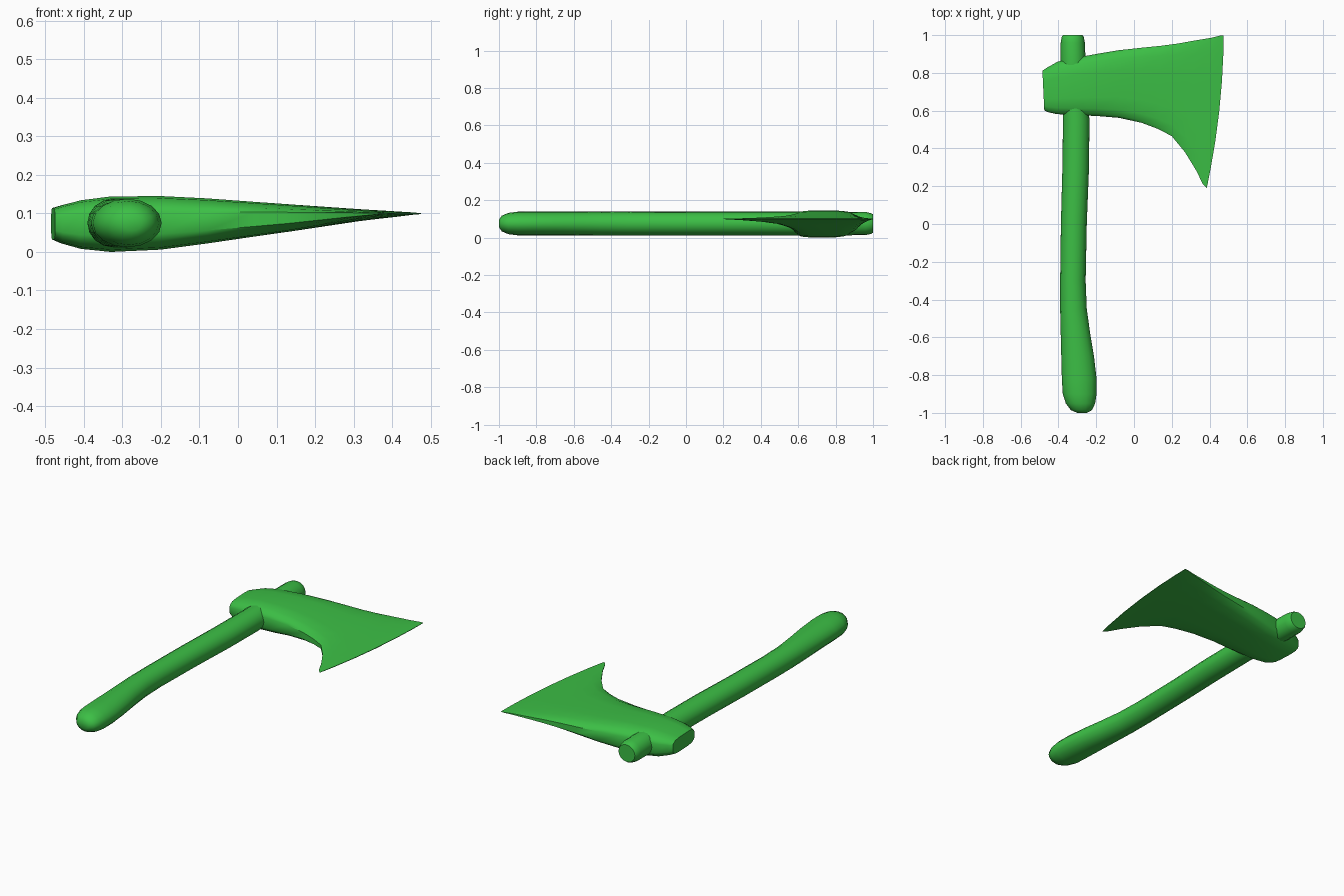
import bpy
import math

cube = bpy.data.objects.get("Cube")
if cube:
    bpy.data.objects.remove(cube, do_unlink=True)

GREEN = (0.045, 0.52, 0.06, 1.0)
green = bpy.data.materials.new("green")
green.use_nodes = True
green.diffuse_color = GREEN
green.node_tree.nodes["Principled BSDF"].inputs["Base Color"].default_value = GREEN


def loft(name, rings, angle):
    """Skin a list of equal-length rings and cap both ends."""
    n = len(rings[0])
    verts = [p for ring in rings for p in ring]
    faces = [(r * n + i, r * n + (i + 1) % n, (r + 1) * n + (i + 1) % n, (r + 1) * n + i)
             for r in range(len(rings) - 1) for i in range(n)]
    faces += [tuple(reversed(range(n))), tuple(range(len(verts) - n, len(verts)))]
    mesh = bpy.data.meshes.new(name)
    mesh.from_pydata(verts, [], faces)
    mesh.materials.append(green)
    obj = bpy.data.objects.new(name, mesh)
    bpy.context.collection.objects.link(obj)
    bpy.ops.object.select_all(action="DESELECT")
    obj.select_set(True)
    bpy.context.view_layer.objects.active = obj
    bpy.ops.object.mode_set(mode="EDIT")
    bpy.ops.mesh.select_all(action="SELECT")
    bpy.ops.mesh.normals_make_consistent(inside=False)
    bpy.ops.object.mode_set(mode="OBJECT")
    bpy.ops.object.shade_smooth_by_angle(angle=math.radians(angle))
    return obj


# Handle: oval rings along y, given as (y, x min, x max, half height)
SIDES = 16
stations = [
    (-1.0, -.30, -.25, .02), (-.985, -.335, -.222, .042), (-.95, -.361, -.206, .057),
    (-.9, -.377, -.198, .063), (-.82, -.382, -.198, .063), (-.7, -.385, -.212, .063),
    (-.58, -.388, -.232, .063), (-.45, -.391, -.25, .063), (-.3, -.391, -.256, .063),
    (0, -.387, -.25, .063), (.3, -.379, -.238, .063), (.55, -.376, -.236, .063),
    (.85, -.388, -.256, .063), (.96, -.388, -.26, .062), (.99, -.383, -.266, .055),
    (1.0, -.376, -.272, .049)]
rings = []
for y, x0, x1, h in stations:
    turn = [2 * math.pi * i / SIDES for i in range(SIDES)]
    rings.append([((x0 + x1) / 2 + (x1 - x0) / 2 * math.cos(a), y, .075 + h * math.sin(a))
                  for a in turn])
loft("handle", rings, 50)

# Axe head: sections from poll to cutting edge,
# given as (front x, front y, back x, back y, bottom z, top z)
sections = [
    (-.475, .602, -.485, .812, .032, .114), (-.455, .592, -.46, .828, .022, .121),
    (-.41, .582, -.405, .859, .008, .134), (-.33, .577, -.33, .876, 0, .144),
    (-.2, .572, -.2, .9, .006, .145), (-.08, .562, -.08, .92, .022, .139),
    (.04, .536, .04, .933, .04, .13), (.13, .502, .14, .943, .054, .123),
    (.2, .465, .23, .955, .067, .117), (.27, .38, .32, .971, .08, .111),
    (.33, .282, .41, .986, .09, .106), (.365, .21, .455, .997, .096, .103),
    (.385, .19, .475, .998, .098, .101)]
# Cross-section: position from front to back, and share of the half thickness
top_curve = [(0, .42), (.03, .66), (.12, .92), (.3, 1), (.5, 1), (.7, 1), (.88, .92), (.97, .66), (1, .42)]
outline = top_curve + [(t, -h) for t, h in reversed(top_curve)]
rings = []
for k, (fx, fy, bx, by, lo, hi) in enumerate(sections):
    # The cutting edge bows outward towards the blade end
    bow = .03 * max(0, (k - 5) / 7)
    rings.append([(fx + (bx - fx) * t + bow * 4 * t * (1 - t) * .7, fy + (by - fy) * t,
                   (lo + hi) / 2 + h * (hi - lo) / 2) for t, h in outline])
loft("axe_head", rings, 35)
